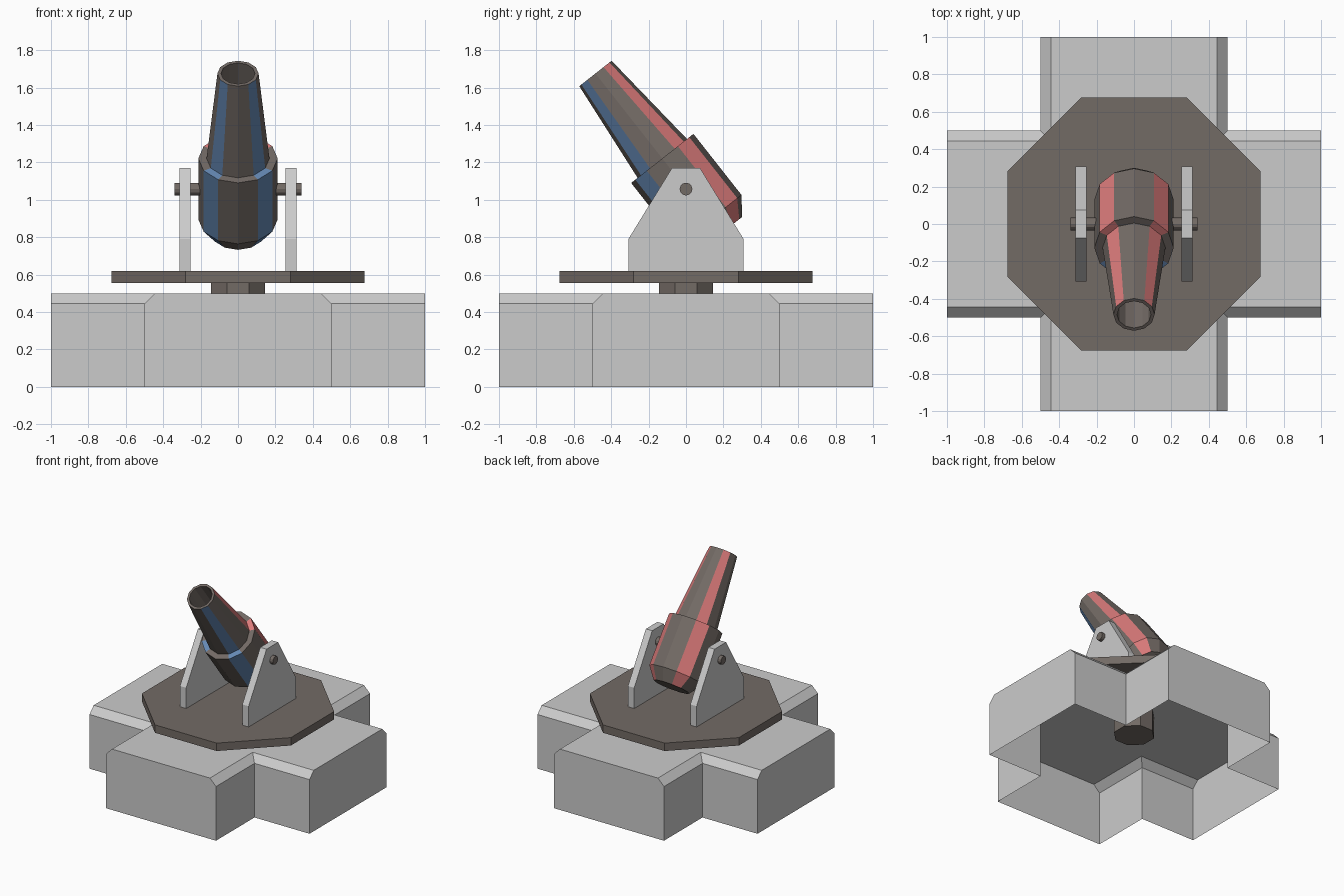
import bpy, bmesh
from math import cos, sin, pi, radians

if "Cube" in bpy.data.objects:
    bpy.data.objects.remove(bpy.data.objects["Cube"])


def material(name, rgb):
    m = bpy.data.materials.new(name)
    m.diffuse_color = (*rgb, 1)
    m.use_nodes = True
    m.node_tree.nodes["Principled BSDF"].inputs["Base Color"].default_value = m.diffuse_color
    return m


IRON = material("dark_iron", (0.17, 0.145, 0.13))
RED = material("red_paint", (0.72, 0.2, 0.2))
BLUE = material("blue_paint", (0.13, 0.25, 0.46))


def finish(name, bm, mats=()):
    bmesh.ops.recalc_face_normals(bm, faces=bm.faces[:])
    mesh = bpy.data.meshes.new(name)
    bm.to_mesh(mesh)
    bm.free()
    for m in mats:
        mesh.materials.append(m)
    obj = bpy.data.objects.new(name, mesh)
    bpy.context.collection.objects.link(obj)
    return obj


def bridge(bm, rings):
    """Join successive vertex rings; returns the side faces by segment."""
    n = len(rings[0])
    return [[bm.faces.new((a[k], a[(k + 1) % n], b[(k + 1) % n], b[k])) for k in range(n)]
            for a, b in zip(rings, rings[1:])]


def lathe(name, profile, sides, phase=0, mats=(IRON,), stripes=None, striped_segments=0):
    """Revolve (radius, z) points around z, with both ends capped."""
    bm = bmesh.new()
    rings = [[bm.verts.new((r * cos(phase + 2 * pi * k / sides),
                            r * sin(phase + 2 * pi * k / sides), z)) for k in range(sides)]
             for r, z in profile]
    segments = bridge(bm, rings)
    bm.faces.new(rings[0])
    bm.faces.new(rings[-1])
    for seg in segments[:striped_segments]:
        for k, slot in stripes.items():
            seg[k].material_index = slot
    return finish(name, bm, mats)


# Cross-shaped plinth: hollow, open underneath, chamfered along the arm sides
bm = bmesh.new()
rings = []
for c, z in ((0.5, 0), (0.5, 0.445), (0.445, 0.5)):
    ring = []
    for q in range(4):
        for x, y in ((1, c), (c, c), (c, 1)):
            for _ in range(q):
                x, y = -y, x
            ring.append(bm.verts.new((x, y, z)))
    rings.append(ring)
bridge(bm, rings)
top = bm.faces.new(rings[-1])
bm.normal_update()
bmesh.ops.dissolve_limit(bm, angle_limit=radians(1), verts=bm.verts[:], edges=bm.edges[:])
finish("plinth", bm)

# Turntable and its pivot column
lathe("pivot_column", [(0.157, 0.32), (0.157, 0.56)], 8, pi / 8)
lathe("turntable", [(0.733, 0.555), (0.733, 0.62)], 8, pi / 8)

# Pair of side brackets
half = [(0.308, 0.62), (0.308, 0.79), (0.075, 1.17)]
outline = half + [(-y, z) for y, z in reversed(half)]
for side, s in (("left", -1), ("right", 1)):
    bm = bmesh.new()
    rings = [[bm.verts.new((s * x, y, z)) for y, z in outline] for x in (0.255, 0.312)]
    bridge(bm, rings)
    for ring in rings:
        bm.faces.new(ring)
    finish(side + "_bracket", bm)

# Trunnion rod through brackets and barrel
rod = lathe("trunnion_rod", [(0.034, -0.34), (0.034, 0.34)], 12)
rod.rotation_euler = (0, pi / 2, 0)
rod.location = (0, 0, 1.057)

# Tilted barrel: breech bevel, sleeve, step, taper, rim, bore
barrel = lathe("barrel",
               [(0.142, -0.305), (0.212, -0.21), (0.212, 0.205), (0.168, 0.205),
                (0.11, 0.783), (0.091, 0.783), (0.091, 0.25)],
               12, mats=(IRON, RED, BLUE),
               stripes={1: 1, 4: 1, 7: 2, 10: 2}, striped_segments=4)
barrel.rotation_euler = (radians(38.2), 0, 0)
barrel.location = (0, 0, 1.06)
